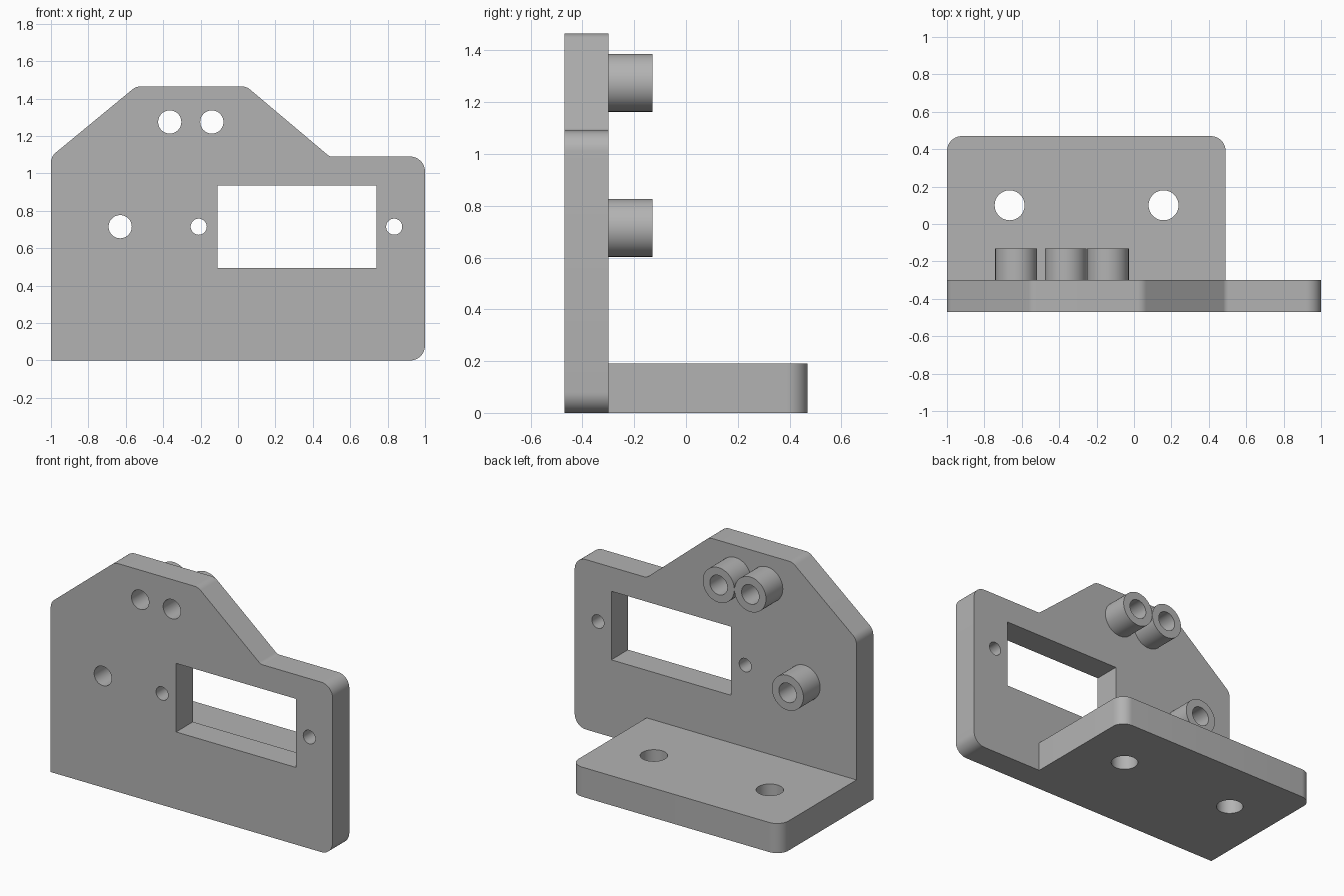
import bpy, bmesh, math
from mathutils import Vector

cube = bpy.data.objects.get("Cube")
if cube:
    bpy.data.objects.remove(cube, do_unlink=True)

grey = bpy.data.materials.new("plain grey")
grey.use_nodes = True
colour = (0.45, 0.45, 0.45, 1)
grey.diffuse_color = colour
grey.node_tree.nodes["Principled BSDF"].inputs["Base Color"].default_value = colour

FRONT, BACK, BOSS_END = -0.47, -0.30, -0.13


def rounded(corners, steps=10):
    """Closed outline from (u, v, fillet radius) corners."""
    out = []
    for i, (u, v, r) in enumerate(corners):
        p = Vector((u, v))
        if not r:
            out.append(p)
            continue
        a = (Vector(corners[i - 1][:2]) - p).normalized()
        b = (Vector(corners[(i + 1) % len(corners)][:2]) - p).normalized()
        half = a.angle(b) / 2
        centre = p + (a + b).normalized() * (r / math.sin(half))
        start = p + a * (r / math.tan(half)) - centre
        end = p + b * (r / math.tan(half)) - centre
        turn = math.atan2(start.x * end.y - start.y * end.x, start.dot(end))
        for k in range(steps + 1):
            t = turn * k / steps
            out.append(centre + Vector((start.x * math.cos(t) - start.y * math.sin(t),
                                        start.x * math.sin(t) + start.y * math.cos(t))))
    return out


def circle(u, v, r, n=48):
    return [Vector((u + r * math.cos(math.tau * k / n), v + r * math.sin(math.tau * k / n)))
            for k in range(n)]


def prism(name, outline, axis, low, high):
    """Extrude an outline along y (outline in x, z) or along z (outline in x, y)."""
    place = (lambda p, d: (p.x, d, p.y)) if axis == "y" else (lambda p, d: (p.x, p.y, d))
    bm = bmesh.new()
    rings = [[bm.verts.new(place(p, d)) for p in outline] for d in (low, high)]
    for ring in rings:
        bm.faces.new(ring)
    n = len(outline)
    for i in range(n):
        j = (i + 1) % n
        bm.faces.new((rings[0][i], rings[0][j], rings[1][j], rings[1][i]))
    bmesh.ops.recalc_face_normals(bm, faces=bm.faces)
    mesh = bpy.data.meshes.new(name)
    bm.to_mesh(mesh)
    bm.free()
    mesh.materials.append(grey)
    obj = bpy.data.objects.new(name, mesh)
    bpy.context.collection.objects.link(obj)
    return obj


def select(obj):
    bpy.ops.object.select_all(action="DESELECT")
    obj.select_set(True)
    bpy.context.view_layer.objects.active = obj


def combine(obj, other, operation):
    select(obj)
    mod = obj.modifiers.new("combine", "BOOLEAN")
    mod.operation, mod.object, mod.solver = operation, other, "EXACT"
    bpy.ops.object.modifier_apply(modifier=mod.name)
    bpy.data.objects.remove(other, do_unlink=True)


def smooth(obj):
    select(obj)
    bpy.ops.object.shade_smooth_by_angle(angle=math.radians(25))


# Upright plate and foot joined into one bracket
bracket = prism("bracket", rounded([
    (-1, 0, 0), (1, 0, 0.08), (1, 1.09, 0.08), (0.49, 1.09, 0.04),
    (0.045, 1.465, 0.07), (-0.545, 1.465, 0.07), (-1, 1.09, 0.07)]), "y", FRONT, BACK)
foot = prism("foot", rounded([
    (-1, -0.38, 0), (0.49, -0.38, 0), (0.49, 0.47, 0.08), (-1, 0.47, 0.08)]), "z", 0, 0.19)
combine(bracket, foot, "UNION")

# Rectangular window
window = prism("window_cutter", rounded([
    (-0.11, 0.495, 0), (0.74, 0.495, 0), (0.74, 0.935, 0), (-0.11, 0.935, 0)]), "y", -0.6, -0.2)
combine(bracket, window, "DIFFERENCE")

# Holes through the plate
bosses = {"upper_right_boss": (-0.365, 1.275), "upper_left_boss": (-0.14, 1.275),
          "lower_boss": (-0.63, 0.715)}
plate_holes = [(x, z, 0.062) for x, z in bosses.values()]
plate_holes += [(-0.21, 0.715, 0.043), (0.835, 0.715, 0.043)]
for x, z, r in plate_holes:
    combine(bracket, prism("hole_cutter", circle(x, z, r), "y", -0.6, -0.2), "DIFFERENCE")

# Mounting holes in the foot
for x in (-0.665, 0.158):
    combine(bracket, prism("hole_cutter", circle(x, 0.1, 0.08), "z", -0.1, 0.3), "DIFFERENCE")
smooth(bracket)

# Hollow bosses on the back of the plate
for name, (x, z) in bosses.items():
    boss = prism(name, circle(x, z, 0.112), "y", BACK, BOSS_END)
    combine(boss, prism("bore_cutter", circle(x, z, 0.062), "y", -0.5, 0), "DIFFERENCE")
    smooth(boss)
